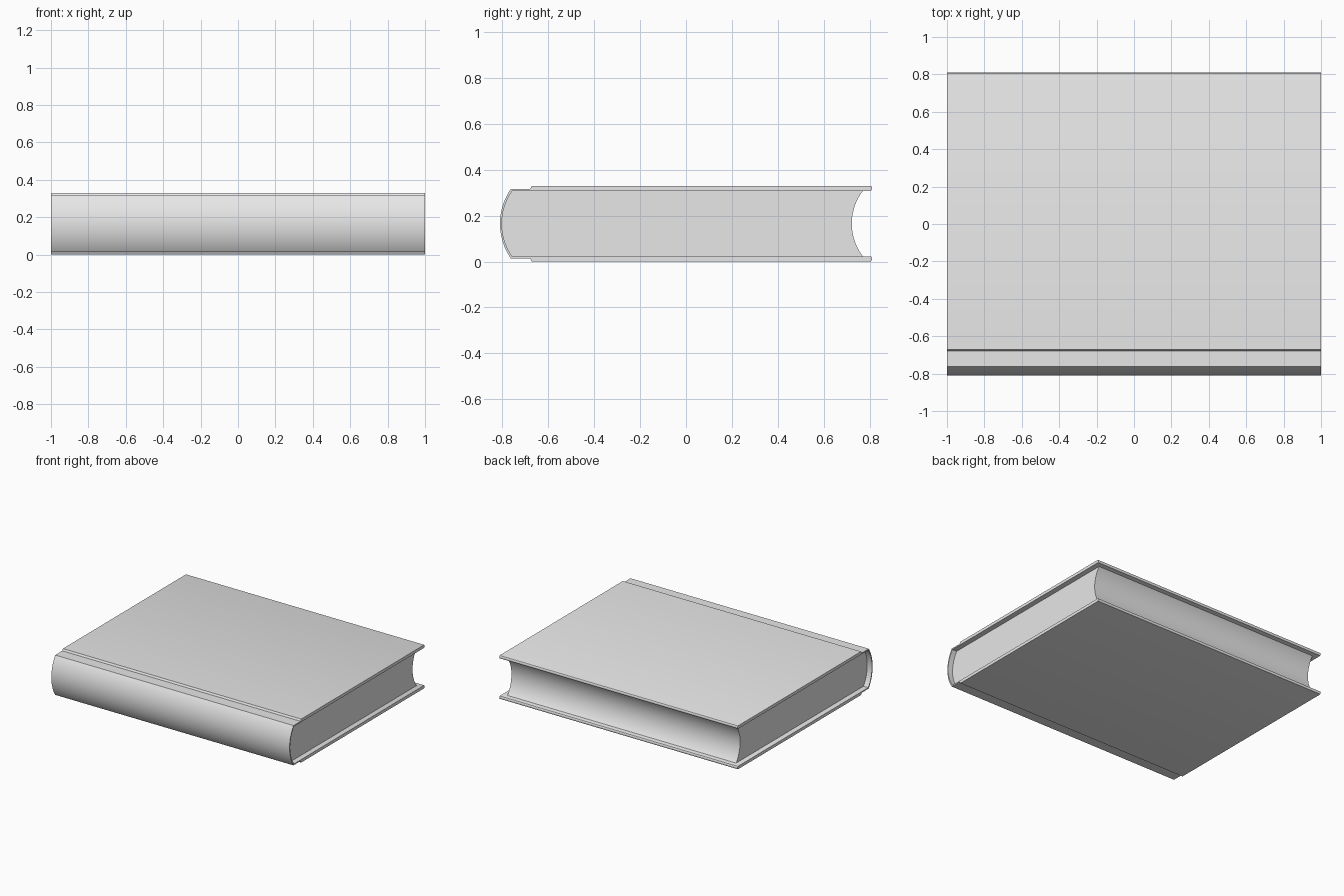
import bpy, bmesh, math

if "Cube" in bpy.data.objects:
    bpy.data.objects.remove(bpy.data.objects["Cube"], do_unlink=True)

MID = 0.165  # half the book's thickness

grey = bpy.data.materials.new("plain grey")
grey.use_nodes = True
grey.diffuse_color = (0.8, 0.8, 0.8, 1)
grey.node_tree.nodes["Principled BSDF"].inputs["Base Color"].default_value = (0.8, 0.8, 0.8, 1)


def arc(y_end, half, depth, steps=32):
    """Arc bulging toward -y, from top to bottom, as (y, height from the middle)."""
    radius = (half * half + depth * depth) / (2 * depth)
    span = math.asin(half / radius)
    centre = y_end - depth + radius
    angles = [span * (1 - 2 * i / steps) for i in range(steps + 1)]
    return [(centre - radius * math.cos(a), radius * math.sin(a)) for a in angles]


def extrude_profile(name, points, half_width):
    """Sweep a closed (y, z) outline along x."""
    bm = bmesh.new()
    face = bm.faces.new([bm.verts.new((-half_width, y, z + MID)) for y, z in points])
    swept = bmesh.ops.extrude_face_region(bm, geom=[face])
    moved = [v for v in swept["geom"] if isinstance(v, bmesh.types.BMVert)]
    bmesh.ops.translate(bm, verts=moved, vec=(2 * half_width, 0, 0))
    bmesh.ops.recalc_face_normals(bm, faces=bm.faces)
    mesh = bpy.data.meshes.new(name)
    bm.to_mesh(mesh)
    bm.free()
    mesh.materials.append(grey)
    obj = bpy.data.objects.new(name, mesh)
    bpy.context.collection.objects.link(obj)
    bpy.ops.object.select_all(action="DESELECT")
    obj.select_set(True)
    bpy.context.view_layer.objects.active = obj
    bpy.ops.object.shade_smooth_by_angle(angle=math.radians(25))
    return obj


# Cover: curved spine, thin hinge strips and two boards in one outline
inner, hinge = 0.142, 0.151
board_mid, board_r = (inner + MID) / 2, (MID - inner) / 2
fore_edge = [(0.803 + 0.007 * math.sin(t), board_mid - board_r * math.cos(t))
             for t in (math.pi * i / 8 for i in range(9))]
upper = fore_edge + [(-0.671, MID), (-0.679, hinge)]
lower = [(y, -z) for y, z in reversed(upper)]
spine_outside = arc(-0.763, hinge, 0.047)
spine_inside = arc(-0.757, inner, 0.045)
extrude_profile("cover", upper + spine_outside + lower + spine_inside[::-1], 1.0)

# Page block: rounded at the spine, hollow at the fore edge, set in from the cover ends
extrude_profile("page_block", arc(-0.757, inner, 0.045) + arc(0.770, inner, 0.048)[::-1], 0.96)
